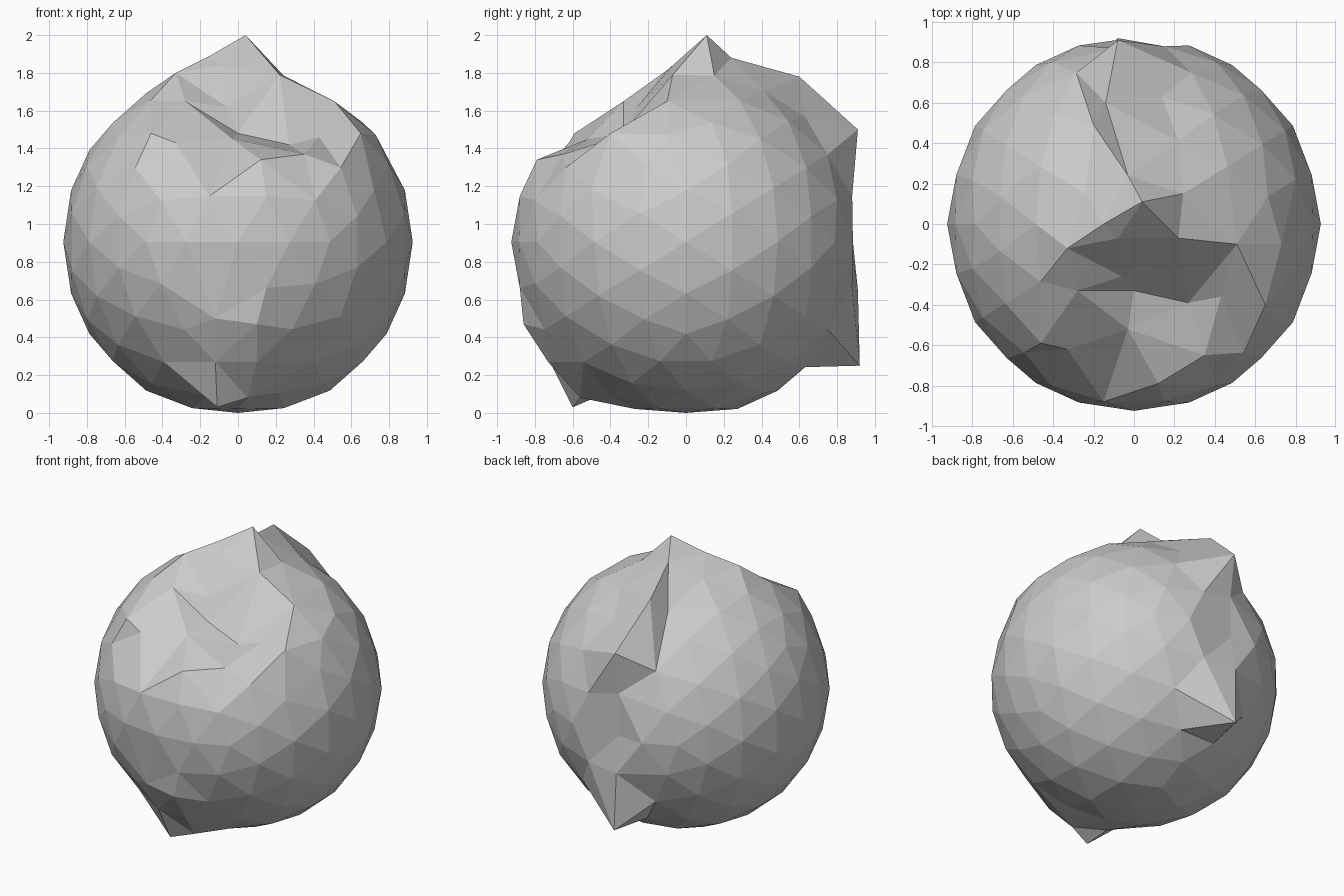
import bpy
import bmesh
import math
from mathutils import Vector, Matrix

old = bpy.data.objects.get("Cube")
if old:
    bpy.data.objects.remove(old, do_unlink=True)

RADIUS = 0.925
CENTRE = Vector((0, 0, 0.905))

# Sculpted points: raised flap, top dent, back seam, lower spikes
flap = [(.04, .11, 2), (-.15, 0, 1.89), (-.08, -.07, 1.84), (-.14, .6, 1.78),
        (-.2, .49, 1.66), (.22, -.07, 1.79), (-.33, -.12, 1.8), (-.03, .24, 1.88)]
dent = [(.51, -.1, 1.65), (.73, -.1, 1.47), (.65, -.4, 1.48), (.43, -.36, 1.46),
        (.72, -.5, 1.18), (-.28, -.33, 1.65), (-.46, -.59, 1.48), (-.33, -.62, 1.43),
        (-.06, -.26, 1.62), (0, -.33, 1.48), (.27, -.39, 1.42), (.12, -.79, 1.34),
        (-.03, -.52, 1.45), (.35, -.65, 1.37)]
seam = [(-.08, .91, 1.5), (-.08, .87, 1.2), (-.08, .87, .9), (-.09, .91, .65),
        (-.08, .92, .25)]
spike = [(-.11, -.6, .03), (-.16, -.46, .09), (.05, -.56, .08), (.1, -.86, .47),
         (-.12, -.85, .5), (.1, -.73, .27), (-.12, -.72, .27)]
sculpted = [Vector(p) - CENTRE for p in flap + dent + seam + spike]
dirs = [p.normalized() for p in sculpted]


def is_plain(d):
    """True where the ball stays round: off the front slope and away from sculpted points."""
    p = d * RADIUS + CENTRE
    on_slope = p.z > 1.86 + 0.7 * p.y
    return not on_slope and min((d - s).length for s in dirs) > 0.19


def resting(p):
    """Place a point in the world, kept above the floor."""
    q = p + CENTRE
    q.z = max(q.z, 0)
    return q


# Faceted ball with an edge facing each axis
ball = bmesh.new()
bmesh.ops.create_icosphere(ball, subdivisions=3, radius=1,
                           matrix=Matrix.Rotation(math.radians(58.28), 4, 'Y'))
plain = [d for d in (v.co.normalized() for v in ball.verts) if is_plain(d)]
ball.free()
points = sculpted + [d * RADIUS for d in plain]

# Triangulate over the unit sphere, then push each corner to its true distance
bm = bmesh.new()
corners = [(bm.verts.new(p.normalized()), p) for p in points]
bmesh.ops.convex_hull(bm, input=[v for v, p in corners])
for v, p in corners:
    v.co = resting(p)
bmesh.ops.recalc_face_normals(bm, faces=bm.faces)

mesh = bpy.data.meshes.new("crumpled_ball")
bm.to_mesh(mesh)
bm.free()

grey = bpy.data.materials.new("plain_grey")
grey.use_nodes = True
colour = (0.6, 0.6, 0.6, 1)
grey.diffuse_color = colour
grey.node_tree.nodes["Principled BSDF"].inputs["Base Color"].default_value = colour
mesh.materials.append(grey)

crumpled_ball = bpy.data.objects.new("crumpled_ball", mesh)
bpy.context.scene.collection.objects.link(crumpled_ball)
